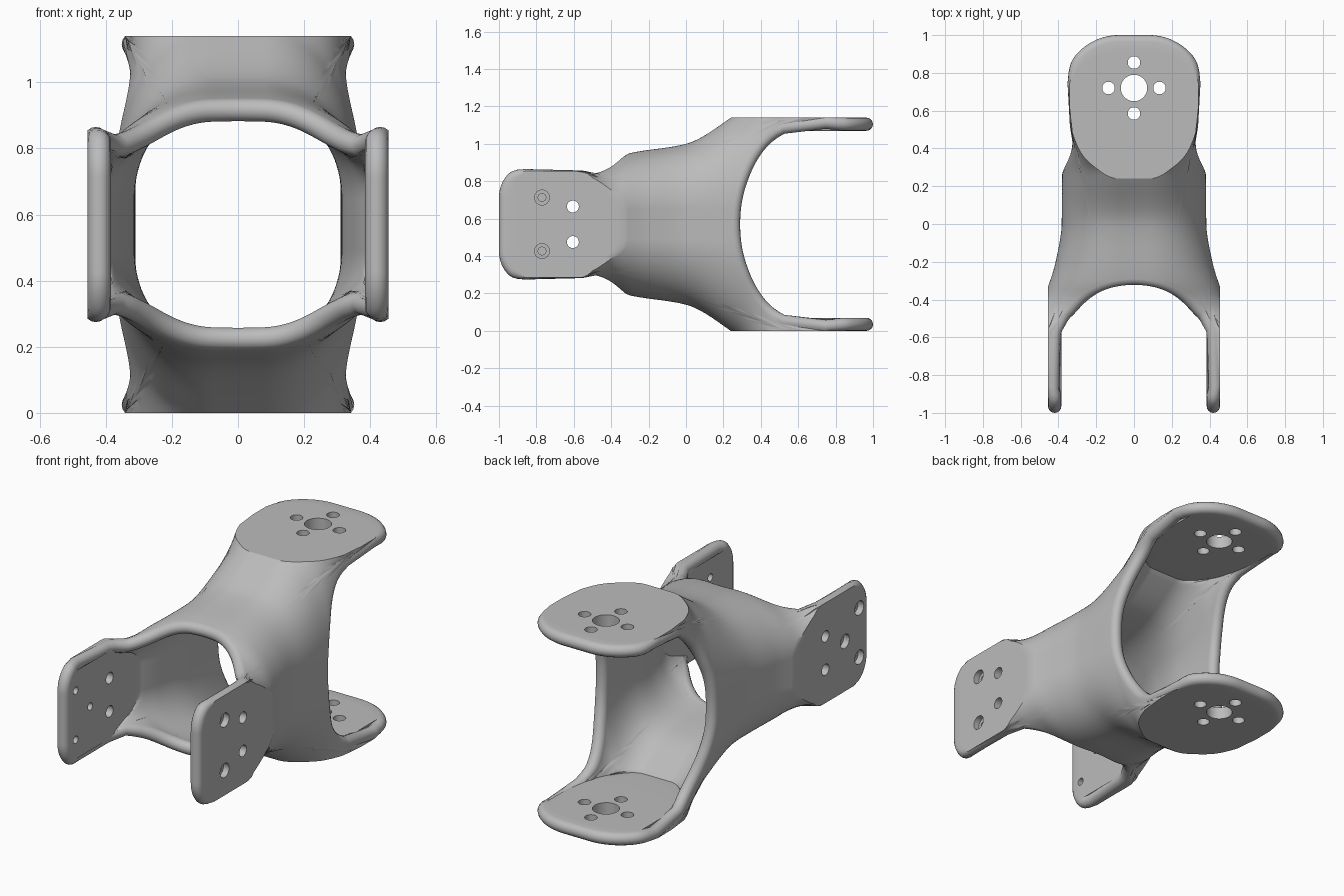
import bpy, bmesh, math
from mathutils import Vector, Matrix

if "Cube" in bpy.data.objects:
    bpy.data.objects.remove(bpy.data.objects["Cube"])

grey = bpy.data.materials.new("plain grey")
grey.use_nodes = True
grey.diffuse_color = (0.5, 0.5, 0.5, 1)
grey.node_tree.nodes["Principled BSDF"].inputs["Base Color"].default_value = (0.5, 0.5, 0.5, 1)

MID = 0.57                 # height of the tube axis
WALL = 0.07
R = WALL / 2               # rim rounding
SIDE, TOP = 0.455, 0.57    # outer faces of the side and top lugs
FLAT = 0.08                # half length of the straight part of each section
RAYS = 320

# half width and half height of the tube along y
WIDTH = [(-1, 4), (-.7, 4), (-.6, 1.9), (-.5, .62), (-.4, .487), (-.33, .455), (-.2, .415),
         (0, .383), (.3, .38), (.44, .355), (.6, .345), (1, .345)]
HEIGHT = [(-1, .29), (-.6, .29), (-.5, .315), (-.4, .345), (-.3, .38), (0, .43), (.24, .57),
          (.3, .62), (.42, .9), (.57, 2.1), (.68, 4), (1, 4)]


def smooth_curve(pts):
    """Monotone cubic through the points."""
    d = [(b[1] - a[1]) / (b[0] - a[0]) for a, b in zip(pts, pts[1:])]
    m = [d[0]] + [2 * p * q / (p + q) if p * q > 0 else 0 for p, q in zip(d, d[1:])] + [d[-1]]

    def f(x):
        i = 0
        while i < len(d) - 1 and x > pts[i + 1][0]:
            i += 1
        h = pts[i + 1][0] - pts[i][0]
        t = (x - pts[i][0]) / h
        return (pts[i][1] + t * h * m[i] + t * t * h * (3 * d[i] - 2 * m[i] - m[i + 1])
                + t ** 3 * h * (m[i] + m[i + 1] - 2 * d[i]))
    return f


width, height = smooth_curve(WIDTH), smooth_curve(HEIGHT)


def section(phi, y):
    """Point of the rounded section on a ray at angle phi, before clipping."""
    c, s = abs(math.cos(phi)) + 1e-9, abs(math.sin(phi)) + 1e-9
    A, B = width(y), height(y)
    if A * s / c <= FLAT:
        r = A / c
    elif B * c / s <= FLAT:
        r = B / s
    else:
        a, b = A - FLAT, B - FLAT
        k = (c / a) ** 2 + (s / b) ** 2
        h = FLAT * (c / a ** 2 + s / b ** 2)
        g = FLAT ** 2 * (1 / a ** 2 + 1 / b ** 2) - 1
        r = (h + math.sqrt(max(h * h - k * g, 0))) / k
    return r * c, r * s


def clipped(phi, y):
    x, z = section(phi, y)
    k = min(1, SIDE / x, TOP / z)
    return x * k, z * k


def arc(t, size):
    return size * math.sqrt(max(1 - t * t, 0))


def past_back(phi, y):
    x, z = clipped(phi, y)
    gap = arc(min(y - .65, 0) / .395, TOP)
    end = y > .7 and x > FLAT + arc((y - .7) / .265, .265)
    return z < gap - 1e-4 or end or y > .965


def past_front(phi, y):
    x, z = clipped(phi, y)
    gap = arc(max(y + .71, 0) / .415, SIDE)
    end = y < -.82 and z > .145 + arc((y + .82) / .145, .145)
    return x < gap - 1e-4 or end or y < -.965


def first(test, step):
    """First y from the middle where the test holds, refined by bisection."""
    y = 0
    while not test(y) and abs(y) < 1:
        y += step
    lo, hi = y - step, y
    for _ in range(14):
        mid = (lo + hi) / 2
        lo, hi = (lo, mid) if test(mid) else (mid, hi)
    return lo


# outer skin: rays run from the front rim to the back rim
def ray_points(phi):
    back = first(lambda y: past_back(phi, y), .01)
    front = first(lambda y: past_front(phi, y), -.01)
    fold_b = min(first(lambda y: section(phi, y)[1] > TOP, .01), back - .03)
    fold_f = max(first(lambda y: section(phi, y)[0] > SIDE, -.01), front + .03)
    stops = [(front, fold_f, 14), (fold_f, fold_b, 26), (fold_b, back, 14)]
    ys = [a + (b - a) * i / n for a, b, n in stops for i in range(n)] + [back]
    sx, sz = math.copysign(1, math.cos(phi)), math.copysign(1, math.sin(phi))
    return [Vector((sx * x, y, sz * z)) for y in ys for x, z in [clipped(phi, y)]]


grid = [ray_points(2 * math.pi * (i + .5) / RAYS) for i in range(RAYS)]
rows = len(grid[0])

# softened normals, so the inner skin gets fillets
normals = []
for i in range(RAYS):
    line = []
    for j in range(rows):
        du = grid[(i + 1) % RAYS][j] - grid[i - 1][j]
        dv = grid[i][min(j + 1, rows - 1)] - grid[i][max(j - 1, 0)]
        line.append(dv.cross(du).normalized())
    normals.append(line)
for _ in range(6):
    normals = [[(normals[i][j] * 2 + normals[i - 1][j] + normals[(i + 1) % RAYS][j]
                 + normals[i][max(j - 1, 0)] + normals[i][min(j + 1, rows - 1)]).normalized()
                for j in range(rows)] for i in range(RAYS)]


def rim(i, j, inward, flip):
    """Half-round edge from the outer skin to the inner skin."""
    n = normals[i][j]
    along = grid[(i + 1) % RAYS][j] - grid[i - 1][j]
    out = along.cross(n).normalized()
    if out.dot(grid[i][j] - grid[i][inward]) < 0:
        out.negate()
    centre = grid[i][j] - n * R
    turns = [math.pi * k / 8 for k in range(1, 8)]
    pts = [centre + (n * math.cos(t) + out * math.sin(t)) * R for t in turns]
    return pts[::-1] if flip else pts


bm = bmesh.new()
loops = []
for i in range(RAYS):
    inner = [p - n * WALL for p, n in zip(grid[i], normals[i])]
    loop = grid[i] + rim(i, rows - 1, rows - 2, False) + inner[::-1] + rim(i, 0, 1, True)
    loops.append([bm.verts.new(p + Vector((0, 0, MID))) for p in loop])
for i in range(RAYS):
    a, b = loops[i - 1], loops[i]
    for j in range(len(a)):
        bm.faces.new((a[j - 1], a[j], b[j], b[j - 1]))
bmesh.ops.recalc_face_normals(bm, faces=bm.faces)
mesh = bpy.data.meshes.new("bracket")
bm.to_mesh(mesh)
bm.free()
mesh.materials.append(grey)
bracket = bpy.data.objects.new("bracket", mesh)
bpy.context.collection.objects.link(bracket)


# screw holes
def drill(name, holes):
    """Cut cylinders given as (centre, axis, radius, length)."""
    cut = bmesh.new()
    for centre, axis, radius, length in holes:
        turn = Matrix.Rotation(math.pi / 2, 4, 'Y') if axis == 'X' else Matrix()
        bmesh.ops.create_cone(cut, cap_ends=True, segments=32, radius1=radius, radius2=radius,
                              depth=length, matrix=Matrix.Translation(centre) @ turn)
    data = bpy.data.meshes.new(name)
    cut.to_mesh(data)
    cut.free()
    data.materials.append(grey)
    cutter = bpy.data.objects.new(name, data)
    cutter.hide_render = True
    bpy.context.collection.objects.link(cutter)
    mod = bracket.modifiers.new(name, 'BOOLEAN')
    mod.operation, mod.solver, mod.object = 'DIFFERENCE', 'EXACT', cutter
    bpy.ops.object.modifier_apply(modifier=name)
    bpy.data.objects.remove(cutter)


bpy.context.view_layer.objects.active = bracket
bracket.select_set(True)
through = [((0, .72, MID), 'Z', .07, 1.4)]
for dx, dy in ((.135, 0), (-.135, 0), (0, .135), (0, -.135)):
    through.append(((dx, .72 + dy, MID), 'Z', .033, 1.4))
through += [((0, -.605, MID + dz), 'X', .032, 1.2) for dz in (-.095, .095)]
recessed = [(1, -.77, .143), (1, -.77, -.143), (-1, -.91, .14), (-1, -.91, -.14), (-1, -.78, 0)]
through += [((s * .42, y, MID + dz), 'X', .021, .2) for s, y, dz in recessed]
drill("through_holes", through)
drill("screw_recesses", [((s * .47, y, MID + dz), 'X', .04, .1) for s, y, dz in recessed])

bpy.ops.object.shade_smooth_by_angle(angle=math.radians(32))
